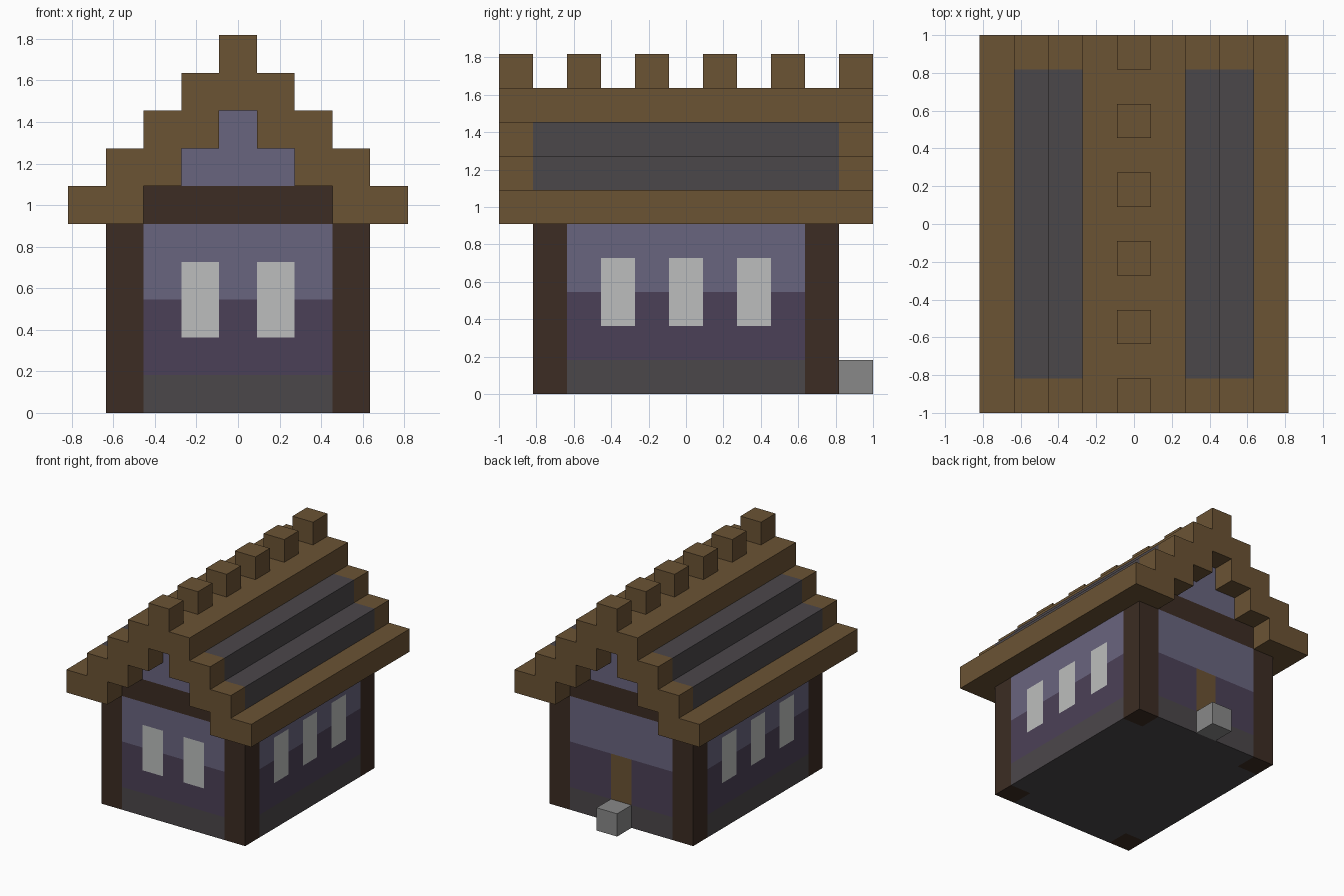
import bpy
import bmesh
from mathutils import Vector

U = 2 / 11  # one building block

default = bpy.data.objects.get("Cube")
if default:
    bpy.data.objects.remove(default, do_unlink=True)


def material(name, rgb):
    """Flat material from 0-255 display values, stored linear."""
    lin = [((c / 255 + 0.055) / 1.055) ** 2.4 for c in rgb]
    mat = bpy.data.materials.new(name)
    mat.use_nodes = True
    mat.diffuse_color = (*lin, 1)
    bsdf = mat.node_tree.nodes["Principled BSDF"]
    bsdf.inputs["Base Color"].default_value = (*lin, 1)
    bsdf.inputs["Roughness"].default_value = 0.9
    return mat


TIMBER = material("roof timber", (107, 83, 52))
DARK = material("dark timber", (60, 44, 35))
LILAC = material("lilac plaster", (105, 101, 127))
PURPLE = material("purple plaster", (75, 64, 87))
SLATE = material("slate", (75, 71, 74))
PANE = material("window pane", (188, 190, 189))
STEP = material("pale stone", (137, 137, 137))


def block(name, lo, hi, mats, cuts=(), rule=None):
    """Box between two corners in blocks; cuts are (axis, position), rule picks a colour per face."""
    lo, hi = Vector(lo), Vector(hi)
    bm = bmesh.new()
    bmesh.ops.create_cube(bm, size=1)
    for v in bm.verts:
        v.co = (lo + hi) / 2 + v.co * (hi - lo)
    for axis, pos in cuts:
        normal = Vector((0, 0, 0))
        normal[axis] = 1
        bmesh.ops.bisect_plane(bm, geom=bm.verts[:] + bm.edges[:] + bm.faces[:],
                               plane_co=normal * pos, plane_no=normal)
    if rule:
        for f in bm.faces:
            f.material_index = rule(f.calc_center_median())
    bmesh.ops.scale(bm, vec=(U, U, U), verts=bm.verts)
    mesh = bpy.data.meshes.new(name)
    bm.to_mesh(mesh)
    bm.free()
    for m in mats:
        mesh.materials.append(m)
    obj = bpy.data.objects.new(name, mesh)
    bpy.context.collection.objects.link(obj)
    return obj


def wall(name, lo, hi, axis, windows=(), door=False):
    """Wall in three colour bands with flush windows or a door cut into its faces."""
    cuts = [(2, z) for z in (1, 2, 3, 4)]
    centres = list(windows) + ([0] if door else [])
    cuts += [(axis, c + s) for c in centres for s in (-0.5, 0.5)]

    def rule(p):
        if 2 < p.z < 4 and any(abs(p[axis] - c) < 0.5 for c in windows):
            return 3
        if door and 0 < p.z < 3 and abs(p[axis]) < 0.5:
            return 4
        return 0 if p.z < 1 else 1 if p.z < 3 else 2

    return block(name, lo, hi, (SLATE, PURPLE, LILAC, PANE, TIMBER), cuts, rule)


# Walls between the corner posts
wall("front_wall", (-2.5, -4.5, 0), (2.5, -3.5, 5), 0, windows=(-1, 1))
wall("back_wall", (-2.5, 3.5, 0), (2.5, 4.5, 5), 0, door=True)
wall("left_wall", (2.5, -3.5, 0), (3.5, 3.5, 5), 1, windows=(-2, 0, 2))
wall("right_wall", (-3.5, -3.5, 0), (-2.5, 3.5, 5), 1, windows=(-2, 0, 2))
block("floor", (-2.5, -3.5, 0), (2.5, 3.5, 1), [SLATE])
block("door_step", (-0.5, 4.5, 0), (0.5, 5.5, 1), [STEP])

# Corner posts
for sx, side in ((1, "left"), (-1, "right")):
    for sy, end in ((-1, "front"), (1, "back")):
        x, y = sx * 3, sy * 4
        block(f"{end}_{side}_post", (x - 0.5, y - 0.5, 0), (x + 0.5, y + 0.5, 5), [DARK])

# Gable ends: tie beam with stepped plaster above
for y, end in ((-4, "front"), (4, "back")):
    for part, half, z, mat in (("tie_beam", 2.5, 5, DARK),
                               ("lower_gable", 1.5, 6, LILAC),
                               ("upper_gable", 0.5, 7, LILAC)):
        block(f"{end}_{part}", (-half, y - 0.5, z), (half, y + 0.5, z + 1), [mat])

# Stepped roof: timber eaves, two slate courses with timber ends, timber ridge
for sx, side in ((1, "left"), (-1, "right")):
    for part, x, z in (("eave", 3.5, 5), ("lower_course", 2.5, 6), ("upper_course", 1.5, 7)):
        lo, hi = (sx * x - 1, -5.5, z), (sx * x + 1, 5.5, z + 1)
        if part == "eave":
            block(f"{side}_{part}", lo, hi, [TIMBER])
        else:
            block(f"{side}_{part}", lo, hi, [TIMBER, SLATE], [(1, -4.5), (1, 4.5)],
                  lambda p: int(abs(p.y) < 4.5))
block("ridge_beam", (-1.5, -5.5, 8), (1.5, 5.5, 9), [TIMBER])

# Ridge blocks along the top
for i in range(6):
    y = -5 + 2 * i
    block(f"ridge_block_{i + 1}", (-0.5, y - 0.5, 9), (0.5, y + 0.5, 10), [TIMBER])
